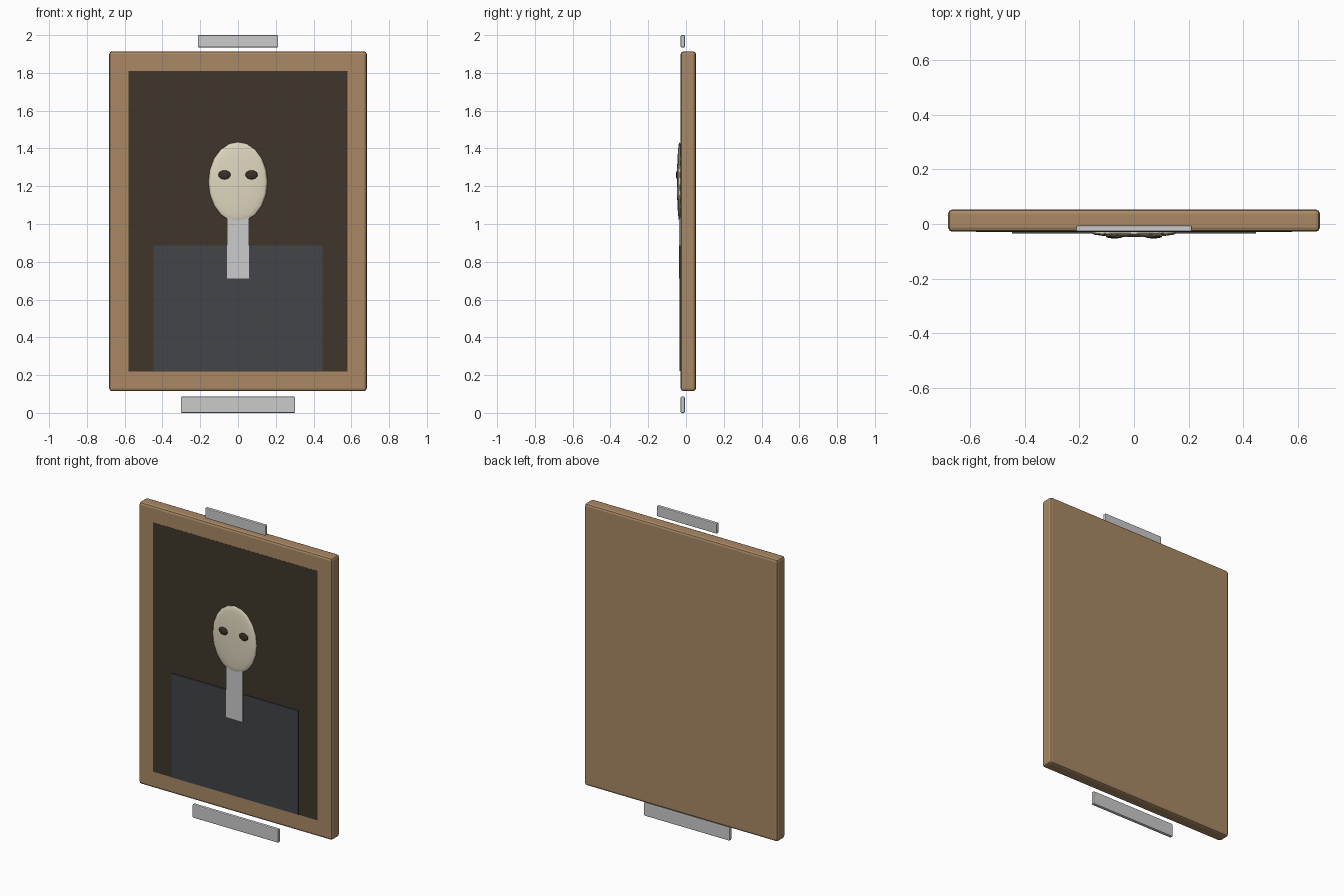
import bpy

if "Cube" in bpy.data.objects:
    bpy.data.objects.remove(bpy.data.objects["Cube"])


def material(name, rgb):
    m = bpy.data.materials.new(name)
    m.diffuse_color = (*rgb, 1)
    m.use_nodes = True
    m.node_tree.nodes["Principled BSDF"].inputs["Base Color"].default_value = m.diffuse_color
    return m


WOOD = material("wood", (0.40, 0.25, 0.13))
DARK = material("dark_canvas", (0.05, 0.037, 0.023))
COAT = material("coat", (0.055, 0.058, 0.065))
SKIN = material("skin", (0.74, 0.68, 0.52))
EYE = material("eye", (0.04, 0.03, 0.02))


def box(name, x, y, z, mat=None, bevel=0, segments=2):
    """Box from (min, max) ranges, with an optional bevel."""
    bpy.ops.mesh.primitive_cube_add(size=1, location=[sum(r) / 2 for r in (x, y, z)])
    o = bpy.context.object
    o.name = name
    o.scale = [r[1] - r[0] for r in (x, y, z)]
    bpy.ops.object.transform_apply(location=False, rotation=False, scale=True)
    if mat:
        o.data.materials.append(mat)
    if bevel:
        b = o.modifiers.new("bevel", 'BEVEL')
        b.width, b.segments = bevel, segments
    return o


def ellipsoid(name, loc, radii, mat, segments, rings):
    bpy.ops.mesh.primitive_uv_sphere_add(segments=segments, ring_count=rings,
                                         radius=1, location=loc)
    o = bpy.context.object
    o.name = name
    o.scale = radii
    bpy.ops.object.transform_apply(location=False, rotation=False, scale=True)
    o.data.materials.append(mat)
    bpy.ops.object.shade_smooth()
    return o


# Wooden board with the dark picture area on its face
box("frame_board", (-0.682, 0.682), (-0.028, 0.053), (0.115, 1.914), WOOD, 0.015)
box("canvas", (-0.58, 0.58), (-0.0287, -0.018), (0.22, 1.81), DARK)

# Portrait in low relief
box("torso", (-0.447, 0.447), (-0.034, -0.026), (0.222, 0.885), COAT)
box("neck", (-0.059, 0.059), (-0.038, -0.028), (0.712, 1.06))
ellipsoid("head", (0, -0.034, 1.222), (0.157, 0.014, 0.212), SKIN, 16, 10)
for side, label in ((-1, "left"), (1, "right")):
    ellipsoid(label + "_eye", (side * 0.071, -0.046, 1.26), (0.033, 0.007, 0.024), EYE, 12, 8)

# Hanger bar above and plaque below
box("top_bar", (-0.213, 0.213), (-0.028, -0.006), (1.935, 2.0), None, 0.005)
box("bottom_plaque", (-0.303, 0.303), (-0.028, -0.006), (0.0, 0.086), None, 0.006)
